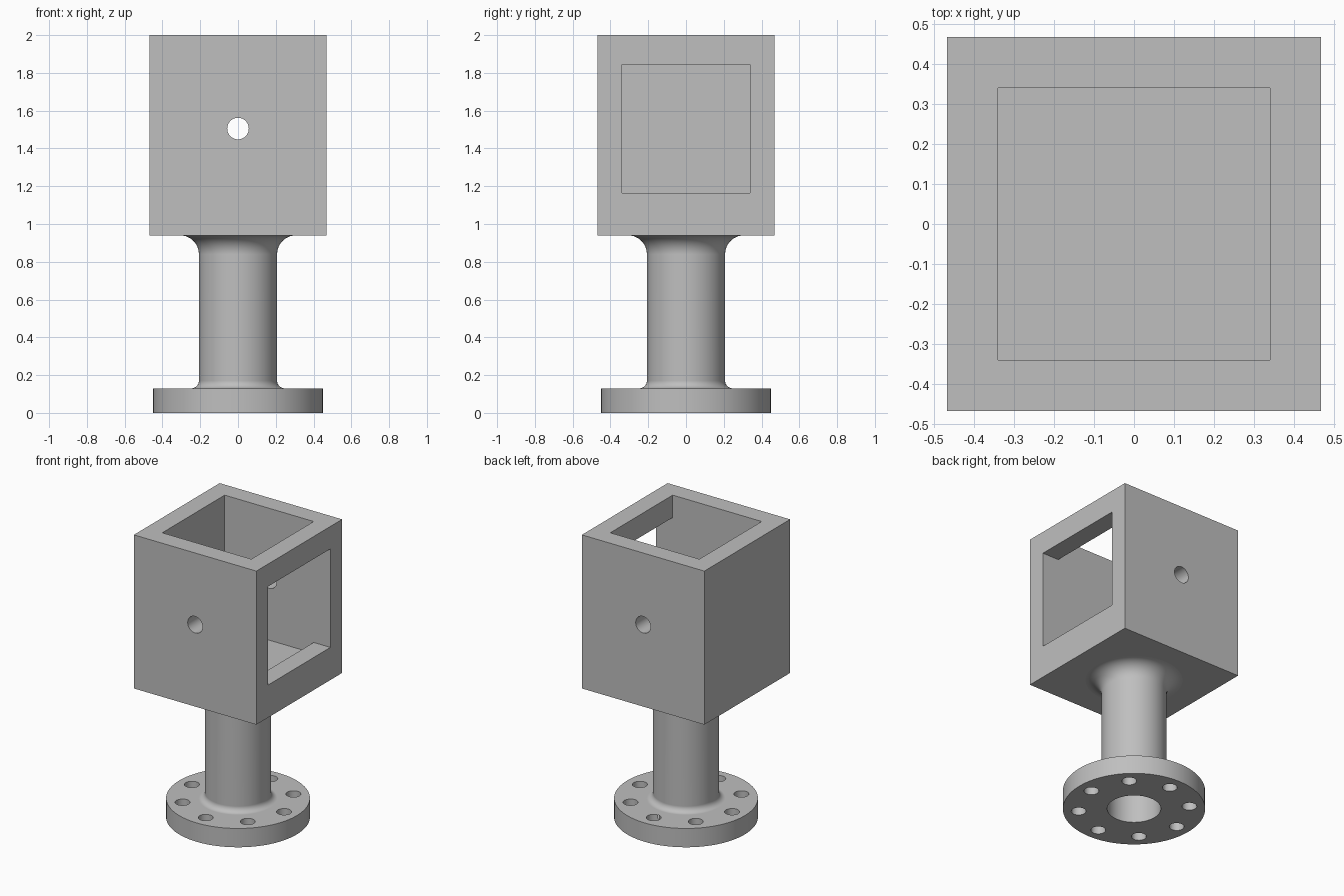
import bpy, bmesh
from math import sin, cos, pi, radians
from mathutils import Matrix, Vector

cube = bpy.data.objects.get("Cube")
if cube:
    bpy.data.objects.remove(cube, do_unlink=True)

grey = bpy.data.materials.new("plain grey")
grey.use_nodes = True
colour = (0.52, 0.52, 0.52, 1)
grey.diffuse_color = colour
grey.node_tree.nodes["Principled BSDF"].inputs["Base Color"].default_value = colour

HALF = 0.4675          # half width of the housing
INNER = 0.34           # half width of its cavity
BASE, TOP = 0.94, 2.0  # housing bottom and top
FLOOR = 1.09
HOLE_Z = 1.505
FLANGE_TOP, FLANGE_R = 0.13, 0.45
STEM_R, BORE_R = 0.207, 0.17


def finish(name, bm):
    bmesh.ops.recalc_face_normals(bm, faces=bm.faces)
    mesh = bpy.data.meshes.new(name)
    bm.to_mesh(mesh)
    bm.free()
    mesh.materials.append(grey)
    obj = bpy.data.objects.new(name, mesh)
    bpy.context.collection.objects.link(obj)
    return obj


def block(name, low, high):
    low, high = Vector(low), Vector(high)
    bm = bmesh.new()
    bmesh.ops.create_cube(bm, size=1)
    bmesh.ops.scale(bm, vec=high - low, verts=bm.verts)
    bmesh.ops.translate(bm, vec=(low + high) / 2, verts=bm.verts)
    return finish(name, bm)


def rod(name, radius, length, centre, turn=0, sides=32):
    bm = bmesh.new()
    place = Matrix.Translation(centre) @ Matrix.Rotation(turn, 4, 'X')
    bmesh.ops.create_cone(bm, cap_ends=True, segments=sides, radius1=radius,
                          radius2=radius, depth=length, matrix=place)
    return finish(name, bm)


def lathe(name, profile, sides=96):
    bm = bmesh.new()
    rings = [[bm.verts.new((r * cos(2 * pi * i / sides), r * sin(2 * pi * i / sides), z))
              for i in range(sides)] for r, z in profile]
    for a, b in zip(rings, rings[1:] + rings[:1]):
        for i in range(sides):
            j = (i + 1) % sides
            bm.faces.new((a[i], a[j], b[j], b[i]))
    return finish(name, bm)


def activate(obj):
    bpy.ops.object.select_all(action='DESELECT')
    obj.select_set(True)
    bpy.context.view_layer.objects.active = obj


def cut(obj, cutters):
    activate(obj)
    for cutter in cutters:
        mod = obj.modifiers.new("cut", 'BOOLEAN')
        mod.operation = 'DIFFERENCE'
        mod.solver = 'EXACT'
        mod.object = cutter
        bpy.ops.object.modifier_apply(modifier=mod.name)
        bpy.data.objects.remove(cutter, do_unlink=True)


def smooth(obj):
    activate(obj)
    bpy.ops.object.shade_smooth_by_angle(angle=radians(30))
    mod = obj.modifiers.new("flat face normals", 'WEIGHTED_NORMAL')
    mod.keep_sharp = True


def fillet(radius, z, start, end, side, steps=10):
    # quarter round between the stem and a flat face; side is +1 above the face
    points = []
    for i in range(steps + 1):
        a = start + (end - start) * i / steps
        points.append((STEM_R + radius * (1 - cos(a)), z + side * radius * (1 - sin(a))))
    return points


# Square housing: open top, window on one side, pin hole front to back
housing = block("housing", (-HALF, -HALF, BASE), (HALF, HALF, TOP))
cut(housing, [
    block("cavity_cutter", (-INNER, -INNER, FLOOR), (INNER, INNER, TOP + 0.1)),
    block("window_cutter", (0, -INNER, HOLE_Z - INNER), (HALF + 0.1, INNER, HOLE_Z + INNER)),
    rod("pin_hole_cutter", 0.057, 2, (0, 0, HOLE_Z), turn=pi / 2, sides=48),
])
smooth(housing)

# Hollow stem with its round flange, flared at both ends
profile = [(BORE_R, 0), (FLANGE_R, 0), (FLANGE_R, FLANGE_TOP)]
profile += fillet(0.04, FLANGE_TOP, pi / 2, 0, 1)
profile += fillet(0.1, BASE, 0, pi / 2, -1)
profile += [(STEM_R + 0.1, BASE + 0.01), (BORE_R, BASE + 0.01)]
stem = lathe("flanged_stem", profile)

# Eight bolt holes
bolt_circle = 0.352
cut(stem, [rod("bolt_hole_cutter", 0.047, 0.2,
               (bolt_circle * cos(k * pi / 4), bolt_circle * sin(k * pi / 4), FLANGE_TOP / 2))
           for k in range(8)])
smooth(stem)
